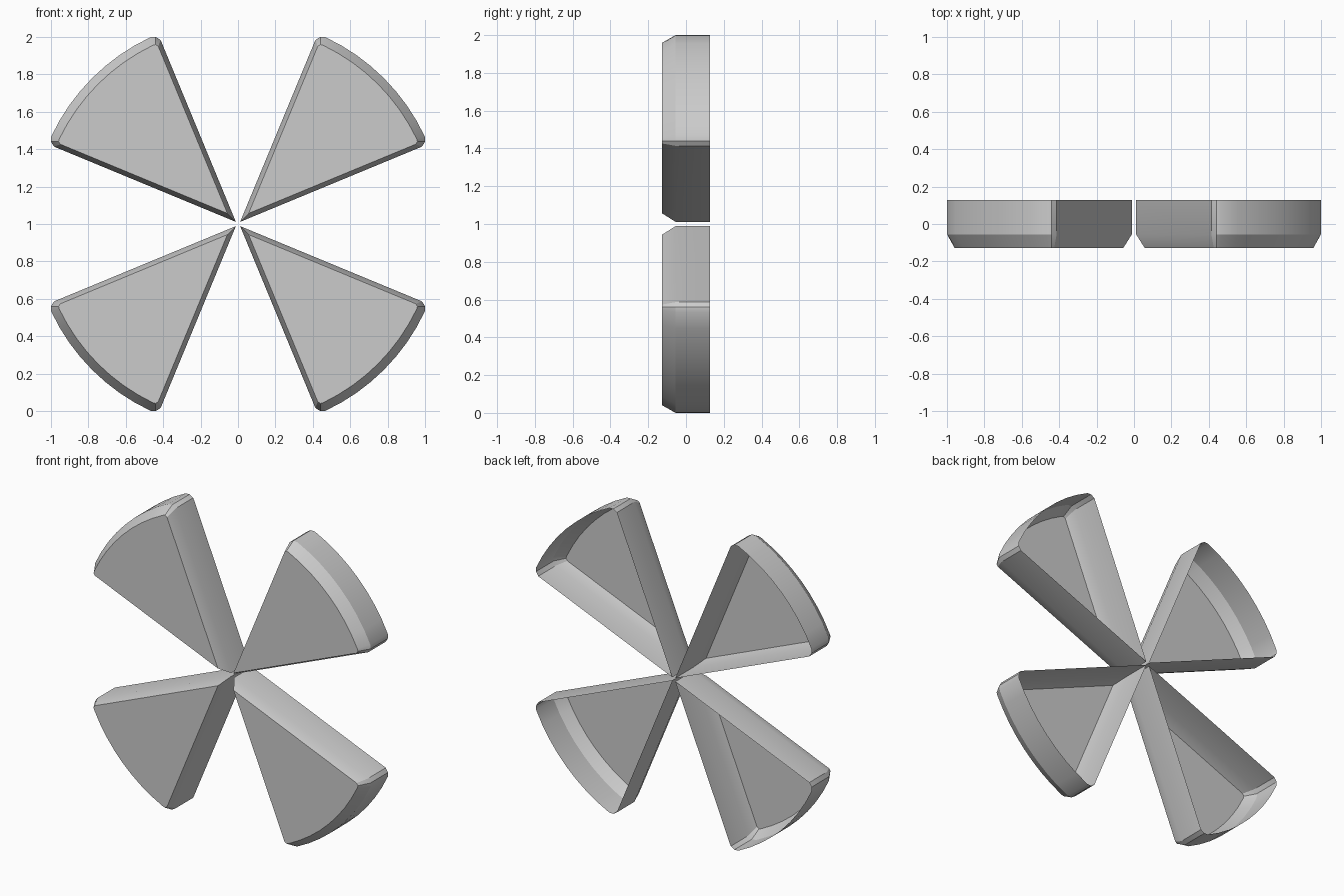
import bpy, bmesh, math

if "Cube" in bpy.data.objects:
    bpy.data.objects.remove(bpy.data.objects["Cube"])

grey = bpy.data.materials.new("light_grey")
grey.diffuse_color = (0.6, 0.6, 0.6, 1)
grey.use_nodes = True
grey.node_tree.nodes["Principled BSDF"].inputs["Base Color"].default_value = grey.diffuse_color

BACK, SHOULDER, FRONT = 0.127, -0.055, -0.127
ARC_STEPS = 8


def outline(apex, corner, radius):
    """Wedge outline (u outward, v sideways), counter-clockwise from the front."""
    end = math.atan2(corner[-1][1], corner[-1][0])
    arc = [(radius * math.cos(t), radius * math.sin(t))
           for t in (-end + 2 * end * i / ARC_STEPS for i in range(1, ARC_STEPS))]
    return ([(apex, 0)] + [(u, -v) for u, v in corner] + arc
            + list(reversed(corner)))


# full-size outline and the smaller one of the front face
full = outline(0.016, [(0.988, 0.403), (1.018, 0.396), (1.037, 0.375)], 1.103)
inset = outline(0.08, [(0.973, 0.37), (0.99, 0.367), (0.998, 0.352)], 1.058)


def wedge(name, degrees):
    """Hollow wedge: bevelled front and sides, open at the back."""
    a = math.radians(degrees)
    c, s = math.cos(a), math.sin(a)
    bm = bmesh.new()
    rings = [[bm.verts.new((u * c - v * s, y, 1 + u * s + v * c)) for u, v in pts]
             for pts, y in ((inset, FRONT), (full, SHOULDER), (full, BACK))]
    bm.faces.new(rings[0])
    n = len(full)
    for f, b in zip(rings, rings[1:]):
        for i in range(n):
            j = (i + 1) % n
            bm.faces.new((f[i], b[i], b[j], f[j]))
    mesh = bpy.data.meshes.new(name)
    bm.to_mesh(mesh)
    bm.free()
    mesh.materials.append(grey)
    ob = bpy.data.objects.new(name, mesh)
    bpy.context.collection.objects.link(ob)
    bpy.ops.object.select_all(action='DESELECT')
    ob.select_set(True)
    bpy.context.view_layer.objects.active = ob
    bpy.ops.object.shade_smooth_by_angle(angle=math.radians(30))


# four wedges around the centre
for name, deg in (("wedge_upper_right", 45), ("wedge_upper_left", 135),
                  ("wedge_lower_left", 225), ("wedge_lower_right", 315)):
    wedge(name, deg)
